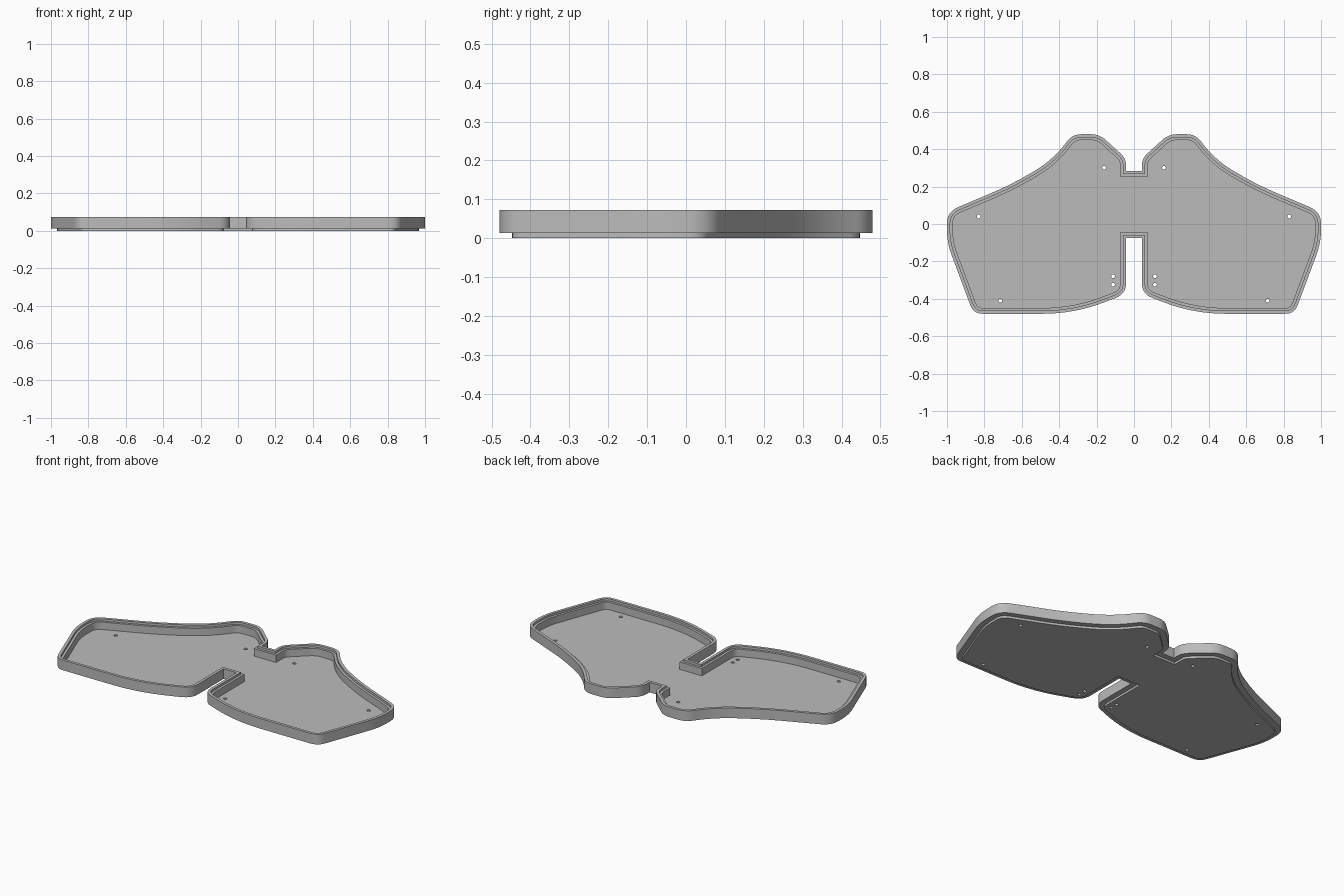
import bpy, bmesh, math
from mathutils import Vector

if "Cube" in bpy.data.objects:
    bpy.data.objects.remove(bpy.data.objects["Cube"])

# Right half of the outline: x, y, corner trim length
HALF = [(0.042, 0.283, 0), (0.042, 0.35, 0.04), (0.185, 0.48, 0.045),
        (0.33, 0.48, 0.05), (0.43, 0.345, 0.115), (0.65, 0.213, 0.13),
        (1.0, 0.065, 0.065), (1.0, -0.10, 0.07), (0.858, -0.48, 0.05),
        (0.32, -0.48, 0.17), (0.042, -0.374, 0.06), (0.042, -0.075, 0)]
HOLES = [(0.16, 0.30), (0.83, 0.04), (0.715, -0.41), (0.112, -0.28), (0.112, -0.325)]
# Wall section: inset from the outline, height
SECTION = [(0.033, 0), (0.033, 0.013), (0, 0.013), (0, 0.073),
           (0.017, 0.073), (0.017, 0.060), (0.031, 0.060), (0.031, 0.016)]


def rounded(points, steps=8):
    out = []
    for i, (x, y, trim) in enumerate(points):
        p = Vector((x, y))
        if not trim:
            out.append(p)
            continue
        a = p + (Vector(points[i - 1][:2]) - p).normalized() * trim
        b = p + (Vector(points[i + 1][:2]) - p).normalized() * trim
        for k in range(steps + 1):
            t = k / steps
            out.append(a * (1 - t) ** 2 + p * 2 * t * (1 - t) + b * t * t)
    return out


def inset(loop, d):
    # Mitred offset toward the inside of a clockwise loop
    out = []
    n = len(loop)
    for i, p in enumerate(loop):
        e1 = (p - loop[i - 1]).normalized()
        e2 = (loop[(i + 1) % n] - p).normalized()
        n1, n2 = Vector((e1.y, -e1.x)), Vector((e2.y, -e2.x))
        out.append(p + (n1 + n2) * (d / (1 + n1.dot(n2))))
    return out


grey = bpy.data.materials.new("grey plastic")
grey.diffuse_color = (0.5, 0.5, 0.5, 1)
grey.use_nodes = True
grey.node_tree.nodes["Principled BSDF"].inputs["Base Color"].default_value = grey.diffuse_color

# Tray: foot, rim, stepped lip and floor
right = rounded(HALF)
outline = right + [Vector((-p.x, p.y)) for p in reversed(right)]
bm = bmesh.new()
rings = [[bm.verts.new((p.x, p.y, z)) for p in inset(outline, d)] for d, z in SECTION]
for lower, upper in zip(rings, rings[1:]):
    for i in range(len(lower)):
        bm.faces.new((lower[i - 1], lower[i], upper[i], upper[i - 1]))
bm.faces.new(rings[0])
bm.faces.new(rings[-1])
bmesh.ops.recalc_face_normals(bm, faces=bm.faces)
mesh = bpy.data.meshes.new("tray")
bm.to_mesh(mesh)
bm.free()
mesh.materials.append(grey)
tray = bpy.data.objects.new("tray", mesh)
bpy.context.collection.objects.link(tray)

# Screw holes through the floor
bm = bmesh.new()
for x, y in HOLES:
    for s in (-1, 1):
        made = bmesh.ops.create_cone(bm, cap_ends=True, segments=16, radius1=0.01,
                                     radius2=0.01, depth=0.1)
        bmesh.ops.translate(bm, verts=made["verts"], vec=(s * x, y, 0))
cut_mesh = bpy.data.meshes.new("hole_cutter")
bm.to_mesh(cut_mesh)
bm.free()
cut_mesh.materials.append(grey)
cutter = bpy.data.objects.new("hole_cutter", cut_mesh)
bpy.context.collection.objects.link(cutter)
cutter.hide_render = True

mod = tray.modifiers.new("screw_holes", 'BOOLEAN')
mod.operation = 'DIFFERENCE'
mod.solver = 'EXACT'
mod.object = cutter
bpy.context.view_layer.objects.active = tray
tray.select_set(True)
bpy.ops.object.modifier_apply(modifier=mod.name)
bpy.data.objects.remove(cutter)
bpy.ops.object.shade_smooth_by_angle(angle=math.radians(30))
